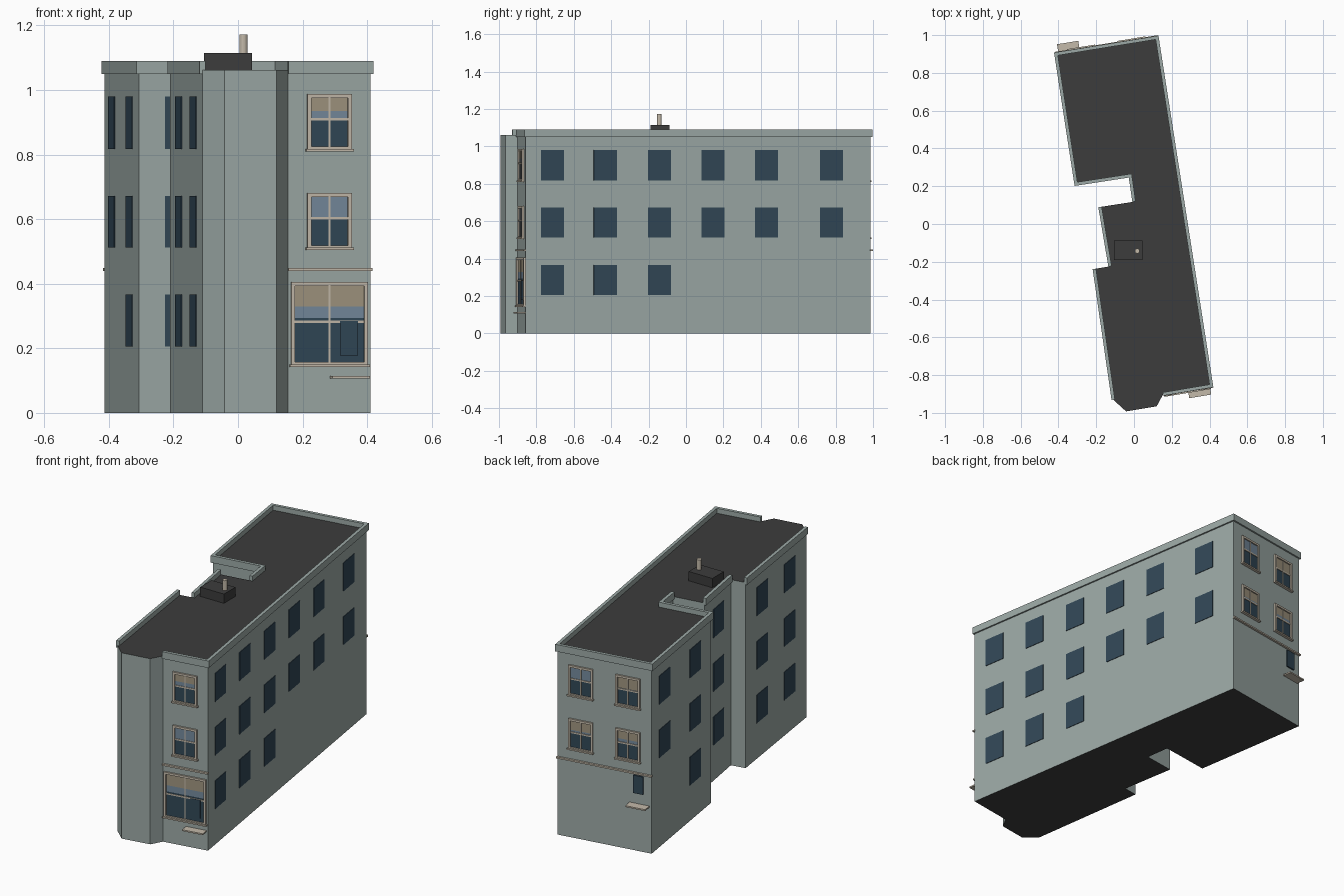
import bpy, bmesh, math
from mathutils import Vector

if "Cube" in bpy.data.objects:
    bpy.data.objects.remove(bpy.data.objects["Cube"])


def mat(name, rgb):
    m = bpy.data.materials.new(name)
    lin = [(c / 255 / 12.92) if c < 10 else ((c / 255 + 0.055) / 1.055) ** 2.4 for c in rgb]
    m.diffuse_color = (*lin, 1)
    m.use_nodes = True
    m.node_tree.nodes["Principled BSDF"].inputs["Base Color"].default_value = m.diffuse_color
    return m


WALL = mat("grey_green_wall", (156, 169, 166))
ROOF = mat("dark_roof", (60, 60, 60))
GLASS = mat("dark_glass", (49, 71, 86))
SKY = mat("pale_glass", (117, 138, 156))
BLIND = mat("tan_blind", (160, 149, 127))
TRIM = mat("beige_trim", (196, 186, 170))


def make(name, bm, mats):
    bmesh.ops.recalc_face_normals(bm, faces=bm.faces)
    me = bpy.data.meshes.new(name)
    bm.to_mesh(me)
    bm.free()
    for m in mats:
        me.materials.append(m)
    ob = bpy.data.objects.new(name, me)
    bpy.context.collection.objects.link(ob)
    return ob


def prism(name, pts, z0, z1, mats):
    bm = bmesh.new()
    f = bm.faces.new([bm.verts.new((p[0], p[1], z0)) for p in pts])
    r = bmesh.ops.extrude_face_region(bm, geom=[f])
    bmesh.ops.translate(bm, vec=(0, 0, z1 - z0),
                        verts=[v for v in r["geom"] if isinstance(v, bmesh.types.BMVert)])
    bm.normal_update()
    if len(mats) > 1:          # flat faces take the second colour
        for f in bm.faces:
            f.material_index = int(abs(f.normal.z) > 0.5)
    return make(name, bm, mats)


# footprint, counter-clockwise from the left corner of the front bay
FP = [Vector(p) for p in [
    (-.11, -.93), (-.042, -.992), (.12, -.965), (.155, -.90), (.41, -.857), (.122, .987),
    (-.413, .9), (-.307, .212), (-.02, .256), (0, .118), (-.18, .09), (-.127, -.224), (-.21, -.238)]]
prism("building_body", FP, 0, 1.062, [WALL, ROOF])


def normal(a, b):
    d = (b - a).normalized()
    return Vector((d.y, -d.x))


def parapet(name, pts, out=.009, inner=-.009):
    """mitred strip along a run of wall corners"""
    offs = []
    for i, p in enumerate(pts):
        n0 = normal(pts[max(i - 1, 0)], pts[max(i, 1)])
        n1 = normal(pts[min(i, len(pts) - 2)], pts[min(i + 1, len(pts) - 1)])
        offs.append((n0 + n1) / (1 + n0.dot(n1)))
    prism(name, [p + o * out for p, o in zip(pts, offs)] +
          [p + o * inner for p, o in reversed(list(zip(pts, offs)))], 1.05, 1.09, [WALL])


parapet("parapet_main", FP[3:10])
parapet("parapet_middle", FP[10:12])
parapet("parapet_front_left", [FP[12], FP[0]])


def plate(name, wall, s0, s1, z0, z1, depth, m):
    """box on wall number `wall`; s is the distance along it"""
    a, b = FP[wall], FP[(wall + 1) % len(FP)]
    d, n = (b - a).normalized(), normal(a, b)
    pts = [a + d * s0 - n * .002, a + d * s0 + n * depth, a + d * s1 + n * depth, a + d * s1 - n * .002]
    prism(name, pts, z0, z1, [m])


def length(wall):
    return (FP[(wall + 1) % len(FP)] - FP[wall]).length


# plain windows on the side walls
FLOORS = [(.205, .366), (.512, .672), (.818, .98)]


def plain(wall, frac, floors):
    c = length(wall) * frac
    for k in floors:
        plate("side_window", wall, c - .063, c + .063, *FLOORS[k], .003, GLASS)


for i, y in enumerate((-.714, -.431, -.142, .144, .43, .778)):
    plain(4, (y + .857) / 1.844, (0, 1, 2) if i < 3 else (1, 2))
plain(6, .217, (1, 2))
plain(6, .73, (0, 1, 2))
plain(7, .5, (0, 1, 2))
plain(10, .53, (0, 1, 2))
plain(12, .27, (0, 1, 2))
plain(12, .72, (0, 1, 2))


def sash(wall, c, w, z0, z1, blind, sky, rail):
    """framed window; blind and sky are the heights where those colours begin"""
    a, b, t = c - w / 2, c + w / 2, .012
    ga, gb, g0, g1 = a + t, b - t, z0 + t, z1 - t
    zs = [g0] + [g0 + (g1 - g0) * f for f in (sky, blind)] + [g1]
    for nm, m, lo, hi in zip(("glass", "pale_pane", "blind"), (GLASS, SKY, BLIND), zs, zs[1:]):
        if hi - lo > .001:
            plate("window_" + nm, wall, ga, gb, lo, hi, .003, m)
    for s0, s1 in ((a, ga), (gb, b)):
        plate("window_jamb", wall, s0, s1, z0, z1, .01, TRIM)
    plate("window_head", wall, ga, gb, g1, z1, .01, TRIM)
    plate("window_bottom", wall, ga, gb, z0, g0, .01, TRIM)
    plate("window_mullion", wall, c - .003, c + .003, g0, g1, .006, TRIM)
    zr = g0 + (g1 - g0) * rail
    plate("window_rail", wall, ga, gb, zr - .004, zr + .004, .007, TRIM)
    plate("window_sill", wall, a - .005, b + .005, z0 - .003, z0 + .005, .016, TRIM)


# front wall
L = length(3)
sash(3, L / 2, .139, .813, .987, .735, .56, .56)
sash(3, L / 2, .139, .507, .681, 1, .56, .56)
sash(3, L / 2, .241, .145, .405, .73, .58, .53)
plate("front_door_panel", 3, .162, .218, .178, .284, .009, GLASS)
plate("front_string_course", 3, 0, L + .004, .44, .449, .012, TRIM)
plate("front_shelf", 3, .132, .25, .106, .114, .045, TRIM)

# back wall
L = length(5)
for frac, z0, blind, sky in ((.25, .813, 1, .55), (.75, .813, .6, .55),
                             (.25, .507, .65, .55), (.75, .507, .7, .55)):
    sash(5, L * frac, .14, z0, z0 + .174, blind, sky, .56)
plate("back_string_course", 5, -.004, L + .004, .44, .449, .012, TRIM)
plate("back_door_panel", 5, L * .81, L * .915, .33, .432, .008, GLASS)
plate("back_shelf", 5, L * .765, L * .975, .262, .27, .05, TRIM)

# roof box and flue
prism("roof_box", [(-.106, -.19), (.044, -.19), (.044, -.087), (-.106, -.087)], 1.06, 1.115, [ROOF])
prism("flue", [(.017 + .013 * math.cos(k * math.pi / 6), -.143 + .013 * math.sin(k * math.pi / 6))
               for k in range(12)], 1.11, 1.172, [TRIM])
